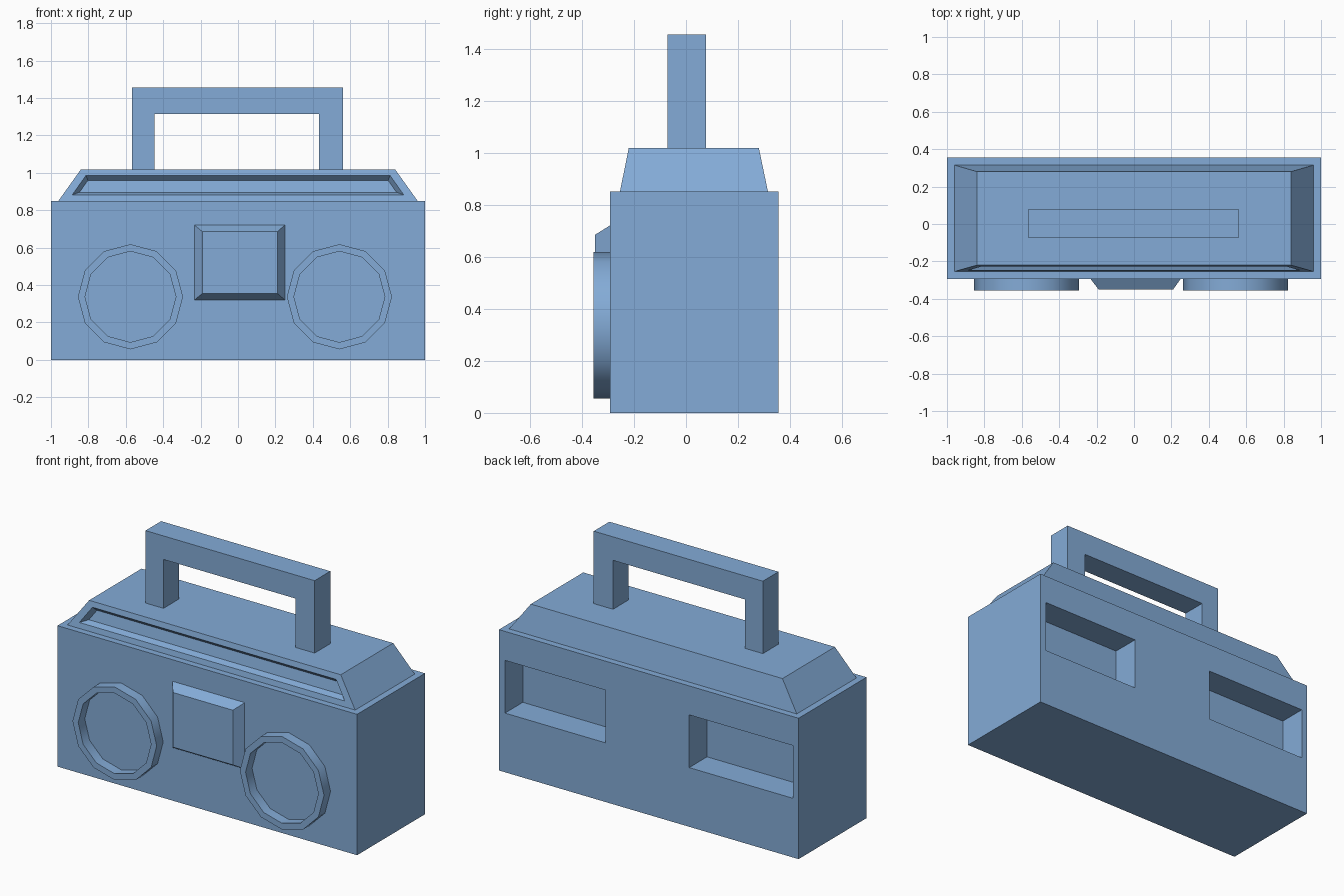
import bpy, bmesh, math
from mathutils import Vector

if "Cube" in bpy.data.objects:
    bpy.data.objects.remove(bpy.data.objects["Cube"])

FRONT, BACK = -0.293, 0.355

# Steel blue plastic shared by every part
blue = bpy.data.materials.new("blue_plastic")
blue.diffuse_color = (0.23, 0.41, 0.68, 1)
blue.use_nodes = True
blue.node_tree.nodes["Principled BSDF"].inputs["Base Color"].default_value = blue.diffuse_color


def finish(name, bm):
    bmesh.ops.recalc_face_normals(bm, faces=bm.faces)
    mesh = bpy.data.meshes.new(name)
    bm.to_mesh(mesh)
    bm.free()
    mesh.materials.append(blue)
    obj = bpy.data.objects.new(name, mesh)
    bpy.context.collection.objects.link(obj)
    return obj


def loft(loop_a, loop_b):
    """Closed solid between two matching loops."""
    bm = bmesh.new()
    a = [bm.verts.new(p) for p in loop_a]
    b = [bm.verts.new(p) for p in loop_b]
    bm.faces.new(a)
    bm.faces.new(b[::-1])
    n = len(a)
    for i in range(n):
        j = (i + 1) % n
        bm.faces.new((a[i], b[i], b[j], a[j]))
    bmesh.ops.recalc_face_normals(bm, faces=bm.faces)
    return bm


def rect_xy(x0, x1, y0, y1, z):
    return [(x0, y0, z), (x1, y0, z), (x1, y1, z), (x0, y1, z)]


def rect_xz(x0, x1, z0, z1, y):
    return [(x0, y, z0), (x1, y, z0), (x1, y, z1), (x0, y, z1)]


# Main case, with two compartments cut into the back
body = finish("case", loft(rect_xy(-1, 1, FRONT, BACK, 0),
                           rect_xy(-1, 1, FRONT, BACK, 0.85)))
for x0, x1 in ((-0.962, -0.27), (0.29, 0.96)):
    cutter = finish("compartment_cutter", loft(rect_xz(x0, x1, 0.357, 0.675, BACK - 0.17),
                                               rect_xz(x0, x1, 0.357, 0.675, BACK + 0.1)))
    cutter.hide_render = True
    mod = body.modifiers.new("compartment", 'BOOLEAN')
    mod.operation, mod.solver, mod.object = 'DIFFERENCE', 'EXACT', cutter
    bpy.context.view_layer.objects.active = body
    bpy.ops.object.modifier_apply(modifier=mod.name)
    bpy.data.objects.remove(cutter)

# Tapered top with a sunken tuner strip on its front slope
bm = loft(rect_xy(-0.96, 0.96, -0.254, 0.315, 0.85),
          rect_xy(-0.84, 0.84, -0.22, 0.28, 1.018))
bm.normal_update()
slope = min(bm.faces, key=lambda f: f.normal.y)
bmesh.ops.inset_individual(bm, faces=[slope], thickness=0.033, use_even_offset=True)
# The strip's ends sit a little further in than an even inset gives
for v in slope.verts:
    v.co.x *= 0.988
bmesh.ops.inset_individual(bm, faces=[slope], thickness=0.02,
                           depth=-0.033, use_even_offset=True)
finish("tapered_top", bm)

# Handle: one U-shaped profile given thickness
profile = [(-0.567, 1.018), (-0.567, 1.455), (0.562, 1.455), (0.562, 1.018),
           (0.433, 1.018), (0.433, 1.313), (-0.447, 1.313), (-0.447, 1.018)]
finish("handle", loft([(x, -0.072, z) for x, z in profile],
                      [(x, 0.077, z) for x, z in profile]))

# Cassette door with bevelled sides
finish("cassette_door", loft(rect_xz(-0.233, 0.25, 0.32, 0.72, FRONT),
                             rect_xz(-0.19, 0.21, 0.355, 0.685, -0.349)))

# Twelve-sided speaker rings, made by spinning a rectangular section
for side, cx in (("left", -0.575), ("right", 0.542)):
    bm = bmesh.new()
    cz = 0.337
    section = [bm.verts.new((cx, y, cz + r)) for r, y in
               ((0.281, FRONT), (0.281, -0.355), (0.243, -0.355), (0.243, FRONT))]
    edges = [bm.edges.new((section[i], section[(i + 1) % 4])) for i in range(4)]
    bmesh.ops.spin(bm, geom=section + edges, cent=Vector((cx, 0, cz)), axis=(0, 1, 0),
                   angle=math.tau, steps=12, use_merge=True)
    bmesh.ops.remove_doubles(bm, verts=bm.verts, dist=0.0005)
    ring = finish(side + "_speaker_ring", bm)
    bpy.ops.object.select_all(action='DESELECT')
    ring.select_set(True)
    bpy.context.view_layer.objects.active = ring
    bpy.ops.object.shade_smooth_by_angle(angle=math.radians(40))
